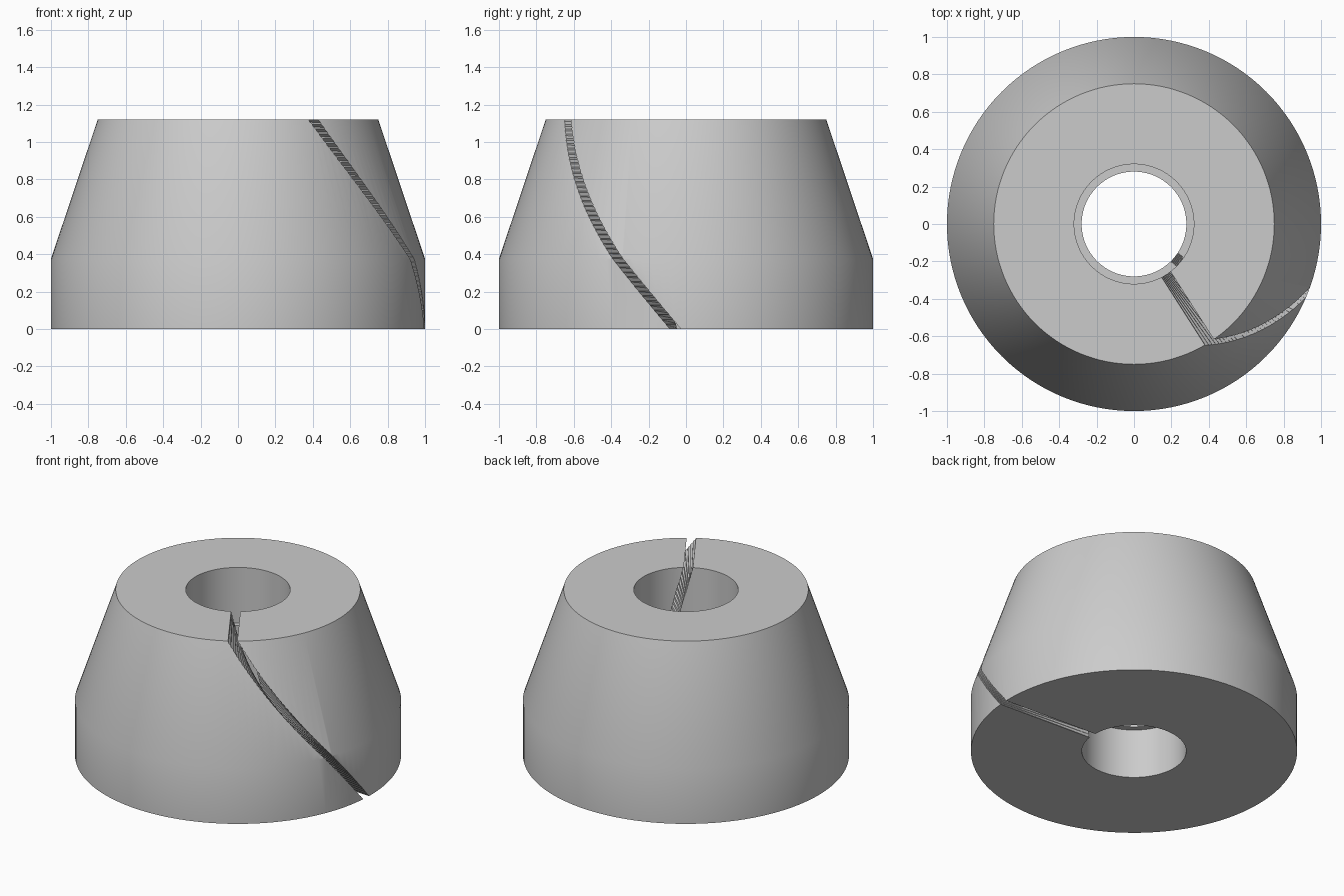
import bpy, bmesh
from math import sin, cos, pi, radians

cube = bpy.data.objects.get("Cube")
if cube:
    bpy.data.objects.remove(cube, do_unlink=True)

HEIGHT = 1.12
SEGMENTS = 128


def make_object(name, bm):
    bmesh.ops.recalc_face_normals(bm, faces=bm.faces)
    mesh = bpy.data.meshes.new(name)
    bm.to_mesh(mesh)
    bm.free()
    obj = bpy.data.objects.new(name, mesh)
    bpy.context.collection.objects.link(obj)
    return obj


def bridge(bm, loop_a, loop_b):
    n = len(loop_a)
    for i in range(n):
        j = (i + 1) % n
        bm.faces.new((loop_a[i], loop_a[j], loop_b[j], loop_b[i]))


# Collar body: closed radius/height profile turned around z, with an inner land in the bore
profile = [(0.32, 0), (1, 0), (1, 0.375), (0.75, HEIGHT), (0.32, HEIGHT),
           (0.32, 0.745), (0.28, 0.745), (0.28, 0.335), (0.32, 0.335)]
bm = bmesh.new()
rings = []
for r, z in profile:
    angles = [2 * pi * i / SEGMENTS for i in range(SEGMENTS)]
    rings.append([bm.verts.new((r * cos(a), r * sin(a), z)) for a in angles])
for k, ring in enumerate(rings):
    bridge(bm, ring, rings[(k + 1) % len(rings)])
collar = make_object("tapered_collar", bm)

# Slot cutter: a radial bar that twists as it rises
bm = bmesh.new()
steps, half_width, margin = 48, 0.028, 0.05
sections = []
for k in range(steps + 1):
    z = -margin + (HEIGHT + 2 * margin) * k / steps
    a = radians(-3.2 - 54.3 * z / HEIGHT)
    corners = [(0.12, -half_width), (1.15, -half_width), (1.15, half_width), (0.12, half_width)]
    sections.append([bm.verts.new((x * cos(a) - y * sin(a), x * sin(a) + y * cos(a), z))
                     for x, y in corners])
for low, high in zip(sections, sections[1:]):
    bridge(bm, low, high)
bm.faces.new(sections[0])
bm.faces.new(sections[-1])
bmesh.ops.triangulate(bm, faces=bm.faces)
cutter = make_object("slot_cutter", bm)

# Cut the helical slot
cut = collar.modifiers.new("helical_slot", 'BOOLEAN')
cut.operation = 'DIFFERENCE'
cut.solver = 'EXACT'
cut.object = cutter
bpy.ops.object.select_all(action='DESELECT')
bpy.context.view_layer.objects.active = collar
collar.select_set(True)
bpy.ops.object.modifier_apply(modifier=cut.name)
bpy.data.objects.remove(cutter, do_unlink=True)

# Plain grey finish
grey = bpy.data.materials.new("plain_grey")
grey.use_nodes = True
colour = (0.6, 0.6, 0.6, 1)
grey.diffuse_color = colour
grey.node_tree.nodes["Principled BSDF"].inputs["Base Color"].default_value = colour
collar.data.materials.clear()
collar.data.materials.append(grey)
bpy.ops.object.shade_smooth_by_angle(angle=radians(30))
